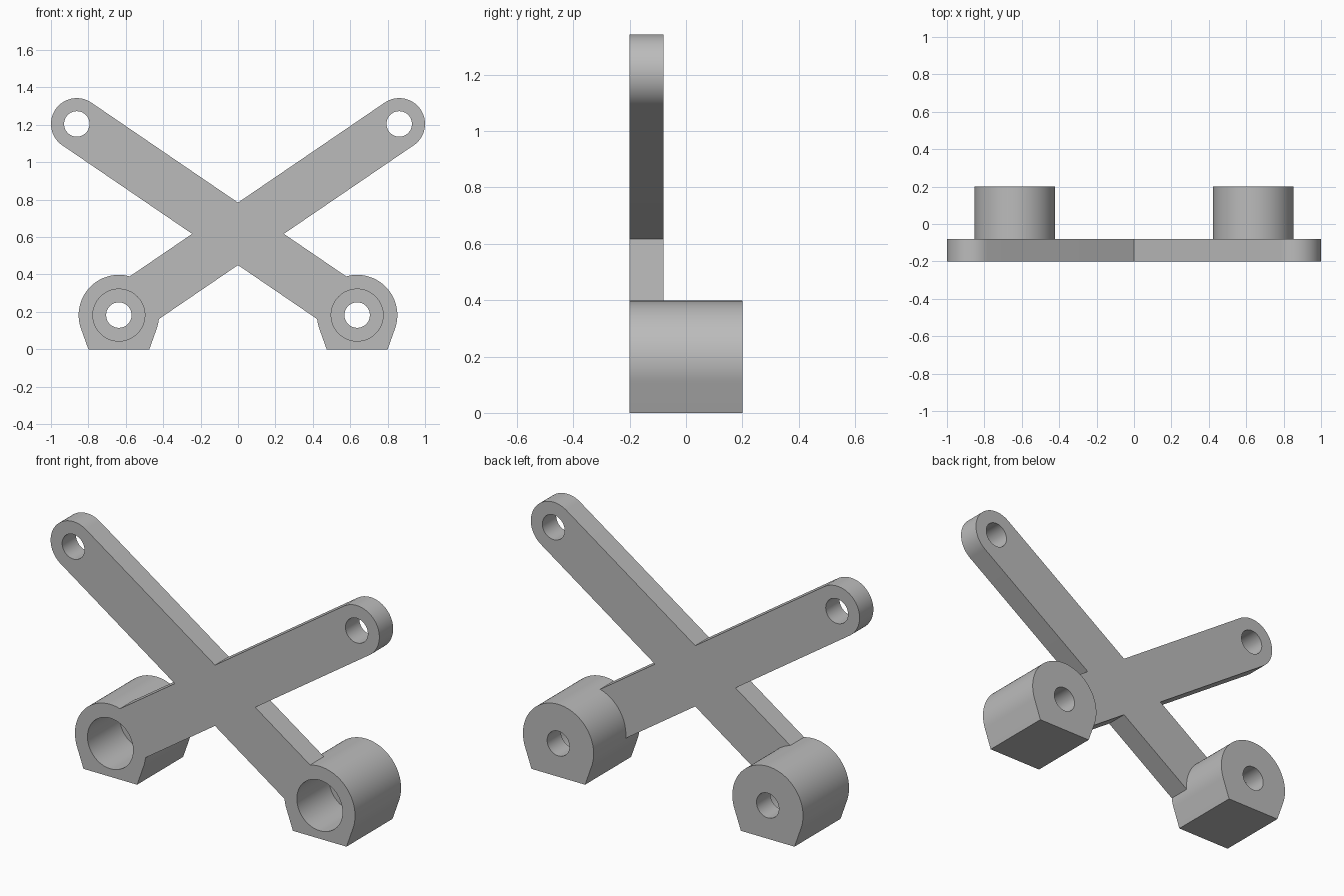
import bpy
import bmesh
from math import atan2, cos, sin, pi, radians, hypot, acos

cube = bpy.data.objects.get("Cube")
if cube:
    bpy.data.objects.remove(cube, do_unlink=True)

FRONT, PLATE_BACK, BOSS_BACK = -0.2, -0.08, 0.2
FOOT_X, FOOT_Z, FOOT_R, BASE_HALF = 0.637, 0.183, 0.215, 0.163
TIP_X, TIP_Z, ARM_R = 0.862, 1.205, 0.138
HOLE_R, BORE_R = 0.068, 0.139

grey = bpy.data.materials.new("plain grey")
grey.use_nodes = True
grey.diffuse_color = (0.5, 0.5, 0.5, 1)
grey.node_tree.nodes["Principled BSDF"].inputs["Base Color"].default_value = (0.5, 0.5, 0.5, 1)


def arc(cx, cz, r, start, end, steps):
    return [(cx + r * cos(start + (end - start) * i / steps),
             cz + r * sin(start + (end - start) * i / steps)) for i in range(steps + 1)]


def prism(name, outline, y0, y1):
    """Extrude an x-z outline from y0 to y1."""
    bm = bmesh.new()
    face = bm.faces.new([bm.verts.new((x, y0, z)) for x, z in outline])
    moved = bmesh.ops.extrude_face_region(bm, geom=[face])["geom"]
    verts = [v for v in moved if isinstance(v, bmesh.types.BMVert)]
    bmesh.ops.translate(bm, verts=verts, vec=(0, y1 - y0, 0))
    bmesh.ops.recalc_face_normals(bm, faces=bm.faces)
    mesh = bpy.data.meshes.new(name)
    bm.to_mesh(mesh)
    bm.free()
    mesh.materials.append(grey)
    obj = bpy.data.objects.new(name, mesh)
    bpy.context.collection.objects.link(obj)
    return obj


def cylinder(name, x, z, r, y0, y1):
    return prism(name, arc(x, z, r, 0, 2 * pi, 64)[:-1], y0, y1)


def combine(target, tool, operation):
    """Apply a boolean and discard the tool."""
    mod = target.modifiers.new("combine", "BOOLEAN")
    mod.operation, mod.object, mod.solver = operation, tool, "EXACT"
    bpy.context.view_layer.objects.active = target
    bpy.ops.object.modifier_apply(modifier=mod.name)
    bpy.data.objects.remove(tool, do_unlink=True)


# Round-ended arm rising from the opposite foot
def arm(side):
    slope = atan2(TIP_Z - FOOT_Z, TIP_X + FOOT_X)
    nx, nz = -sin(slope) * ARM_R, cos(slope) * ARM_R
    pts = arc(TIP_X, TIP_Z, ARM_R, slope - pi / 2, slope + pi / 2, 32)
    pts += [(-FOOT_X + nx, FOOT_Z + nz), (-FOOT_X - nx, FOOT_Z - nz)]
    return prism("arm", [(side * x, z) for x, z in pts], FRONT, PLATE_BACK)


# Round boss with tangent sides down to a flat base
def foot(side):
    tangent = atan2(-FOOT_Z, BASE_HALF) + acos(FOOT_R / hypot(BASE_HALF, FOOT_Z))
    cx = side * FOOT_X
    pts = arc(cx, FOOT_Z, FOOT_R, tangent, pi - tangent, 56)
    pts += [(cx - BASE_HALF, 0), (cx + BASE_HALF, 0)]
    return prism("foot", pts, FRONT, BOSS_BACK)


bracket = arm(1)
bracket.name = "cross_bracket"
combine(bracket, arm(-1), "UNION")
for side in (-1, 1):
    combine(bracket, foot(side), "UNION")

# Tip holes, foot holes and front counterbores
for side in (-1, 1):
    for x, z, r, y0, y1 in ((TIP_X, TIP_Z, HOLE_R, -0.3, 0.3),
                            (FOOT_X, FOOT_Z, HOLE_R, -0.3, 0.3),
                            (FOOT_X, FOOT_Z, BORE_R, -0.3, 0.08)):
        combine(bracket, cylinder("hole", side * x, z, r, y0, y1), "DIFFERENCE")

bpy.ops.object.select_all(action="DESELECT")
bracket.select_set(True)
bpy.context.view_layer.objects.active = bracket
bpy.ops.object.shade_smooth_by_angle(angle=radians(15))
